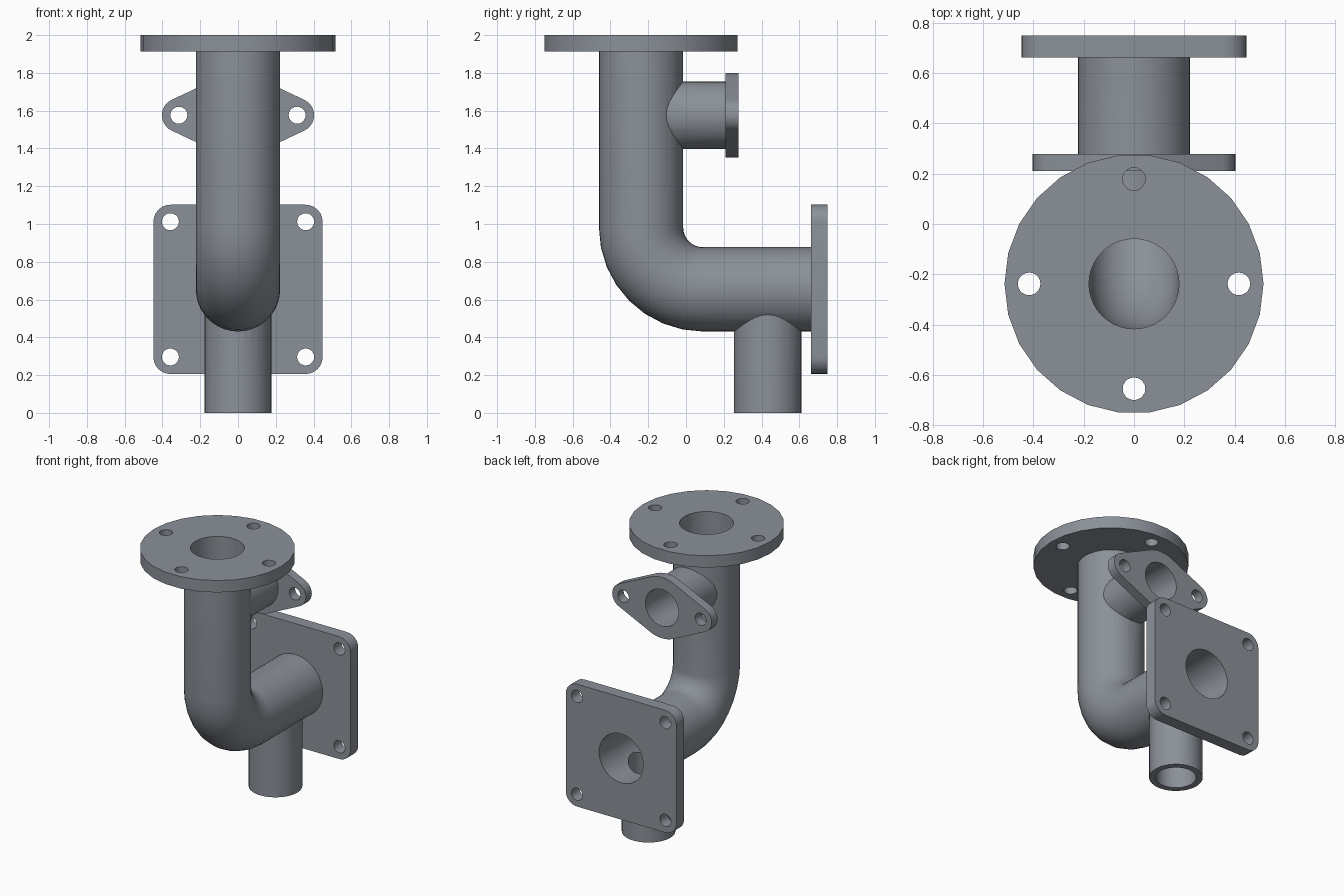
import bpy, bmesh
from math import cos, sin, pi, asin

if "Cube" in bpy.data.objects:
    bpy.data.objects.remove(bpy.data.objects["Cube"])

PY, PZ = -0.238, 0.654      # vertical pipe axis (y), horizontal pipe axis (z)
BR = 0.328                  # elbow centreline radius


def obj_from_rings(name, rings):
    bm = bmesh.new()
    vs = [[bm.verts.new(p) for p in r] for r in rings]
    n = len(vs[0])
    for a, b in zip(vs, vs[1:]):
        for i in range(n):
            bm.faces.new((a[i], a[(i + 1) % n], b[(i + 1) % n], b[i]))
    bm.faces.new(vs[0])
    bm.faces.new(vs[-1])
    bmesh.ops.recalc_face_normals(bm, faces=bm.faces)
    me = bpy.data.meshes.new(name)
    bm.to_mesh(me)
    bm.free()
    ob = bpy.data.objects.new(name, me)
    bpy.context.collection.objects.link(ob)
    return ob


def arc(cx, cy, r, a0, a1, n):
    return [(cx + r * cos(a0 + (a1 - a0) * i / n), cy + r * sin(a0 + (a1 - a0) * i / n))
            for i in range(n + 1)]


def circle(cx, cy, r, n=32):
    return arc(cx, cy, r, 0, 2 * pi, n)[:-1]


def prism(name, outline, axis, t0, t1):
    place = (lambda u, v, t: (u, v, t)) if axis == 'Z' else (lambda u, v, t: (u, t, v))
    return obj_from_rings(name, [[place(u, v, t) for u, v in outline] for t in (t0, t1)])


def elbow_pipe(name, r, top, end, n=40, steps=8):
    # stations: (y, z, angle of the cross-section in the yz plane)
    cy, cz = PY + BR, PZ + BR
    st = [(PY, top, 0)]
    for i in range(steps + 1):
        a = pi / 2 * i / steps
        st.append((cy - BR * cos(a), cz - BR * sin(a), a))
    st.append((end, PZ, pi / 2))
    return obj_from_rings(name, [[(r * cos(t), y + r * sin(t) * cos(a), z + r * sin(t) * sin(a))
                                  for t in (2 * pi * k / n for k in range(n))]
                                 for y, z, a in st])


def boolean(target, other, op):
    m = target.modifiers.new(op, 'BOOLEAN')
    m.operation, m.solver, m.object = op, 'EXACT', other
    bpy.context.view_layer.objects.active = target
    bpy.ops.object.modifier_apply(modifier=m.name)
    bpy.data.objects.remove(other)


# main elbow body
body = elbow_pipe("pipe_fitting", 0.223, 1.95, 0.70)

# square plate outline with rounded corners
H, R = 0.448, 0.09
square = []
for k, (sx, sz) in enumerate([(1, 1), (-1, 1), (-1, -1), (1, -1)]):
    square += arc(sx * (H - R), PZ + sz * (H - R), R, k * pi / 2, (k + 1) * pi / 2, 6)

# two-bolt oval outline: big centre arc with tangent small ends
OZ, BIG, SMALL, OX = 1.576, 0.223, 0.09, 0.313
t = pi / 2 - asin((BIG - SMALL) / OX)
oval = (arc(OX, OZ, SMALL, -t, t, 10) + arc(0, OZ, BIG, t, pi - t, 10) +
        arc(-OX, OZ, SMALL, pi - t, pi + t, 10) + arc(0, OZ, BIG, pi + t, 2 * pi - t, 10))

# flanges and branch pipes
LY = 0.433
for part in (
    prism("round_flange", circle(0, PY, 0.515, 26), 'Z', 1.913, 2.0),
    prism("square_flange", square, 'Y', 0.661, 0.75),
    prism("side_branch", circle(0, OZ, 0.178), 'Y', PY, 0.25),
    prism("oval_flange", oval, 'Y', 0.21, 0.278),
    prism("lower_branch", circle(0, LY, 0.178), 'Z', 0, PZ),
):
    boolean(body, part, 'UNION')

# bores
cutters = [
    elbow_pipe("main_bore", 0.179, 2.1, 0.85),
    prism("side_bore", circle(0, OZ, 0.134), 'Y', PY, 0.4),
    prism("lower_bore", circle(0, LY, 0.134), 'Z', -0.1, PZ),
]
# bolt holes
B = 0.045
for s in (-1, 1):
    cutters += [prism("hole", circle(s * 0.417, PY, B, 20), 'Z', 1.85, 2.1),
                prism("hole", circle(0, PY + s * 0.417, B, 20), 'Z', 1.85, 2.1),
                prism("hole", circle(s * OX, OZ, B, 20), 'Y', 0.15, 0.35)]
    for sz in (-1, 1):
        cutters.append(prism("hole", circle(s * 0.358, PZ + sz * 0.358, B, 20), 'Y', 0.6, 0.8))
for c in cutters:
    boolean(body, c, 'DIFFERENCE')

# dark blue-grey metal
steel = bpy.data.materials.new("dark_steel")
steel.diffuse_color = (0.26, 0.285, 0.32, 1)
steel.use_nodes = True
steel.node_tree.nodes["Principled BSDF"].inputs["Base Color"].default_value = steel.diffuse_color
body.data.materials.clear()
body.data.materials.append(steel)

bpy.ops.object.select_all(action='DESELECT')
body.select_set(True)
bpy.context.view_layer.objects.active = body
bpy.ops.object.shade_smooth_by_angle(angle=pi / 6)
